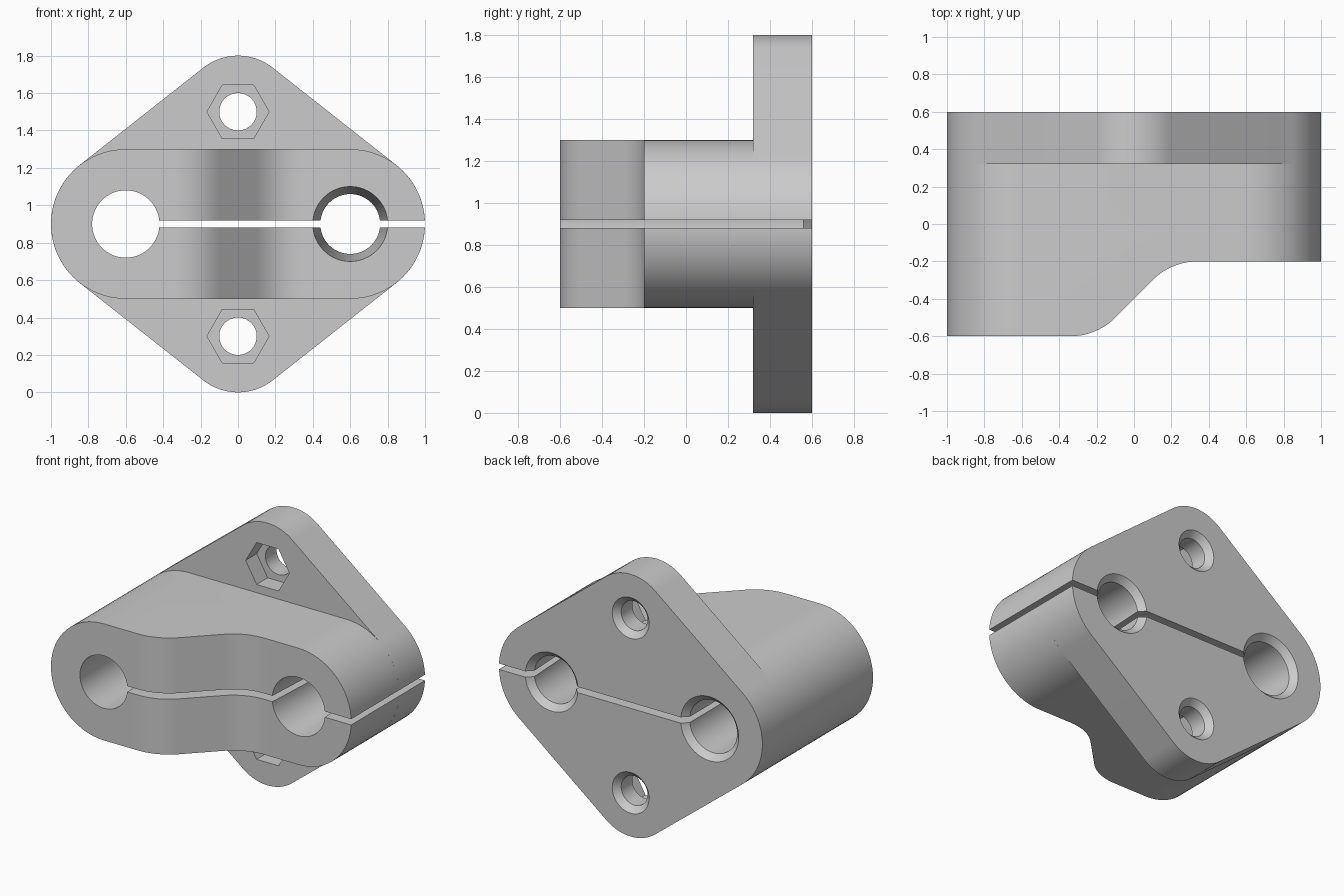
import bpy, bmesh
from math import atan2, acos, hypot, cos, sin, pi, tau, radians

if "Cube" in bpy.data.objects:
    bpy.data.objects.remove(bpy.data.objects["Cube"], do_unlink=True)

grey = bpy.data.materials.new("light grey")
grey.use_nodes = True
grey.diffuse_color = (0.6, 0.6, 0.6, 1)
grey.node_tree.nodes["Principled BSDF"].inputs["Base Color"].default_value = (0.6, 0.6, 0.6, 1)


def loft(name, rings):
    """Solid through matching closed rings of points, capped at both ends."""
    bm = bmesh.new()
    loops = [[bm.verts.new(p) for p in ring] for ring in rings]
    for a, b in zip(loops, loops[1:]):
        for i in range(len(a)):
            bm.faces.new((a[i - 1], a[i], b[i], b[i - 1]))
    bm.faces.new(loops[0])
    bm.faces.new(loops[-1])
    bmesh.ops.recalc_face_normals(bm, faces=bm.faces)
    mesh = bpy.data.meshes.new(name)
    bm.to_mesh(mesh)
    bm.free()
    mesh.materials.append(grey)
    obj = bpy.data.objects.new(name, mesh)
    bpy.context.collection.objects.link(obj)
    return obj


def plate(name, outline, y0, y1):
    return loft(name, [[(x, y, z) for x, z in outline] for y in (y0, y1)])


def lathe(name, x, z, profile, sides=64):
    """Turned solid about a front-to-back axis; profile holds (y, radius)."""
    turn = [tau * i / sides for i in range(sides)]
    return loft(name, [[(x + r * cos(a), y, z + r * sin(a)) for a in turn] for y, r in profile])


def arc(cx, cy, r, a0, a1, steps):
    return [(cx + r * cos(a0 + (a1 - a0) * i / steps), cy + r * sin(a0 + (a1 - a0) * i / steps))
            for i in range(steps + 1)]


def belt(circles, steps=32):
    """Outline of a belt stretched anticlockwise round circles (x, z, radius)."""
    n = len(circles)
    normals = []
    for i, (x, z, r) in enumerate(circles):
        x2, z2, r2 = circles[(i + 1) % n]
        dx, dz = x2 - x, z2 - z
        normals.append(atan2(dz, dx) - acos((r - r2) / hypot(dx, dz)))
    points = []
    for i, (x, z, r) in enumerate(circles):
        start = normals[i - 1]
        points += arc(x, z, r, start, start + (normals[i] - start) % tau, steps)
    return points


def boolean(obj, cutter, operation="DIFFERENCE"):
    mod = obj.modifiers.new("cut", "BOOLEAN")
    mod.operation = operation
    mod.solver = "EXACT"
    mod.object = cutter
    bpy.context.view_layer.objects.active = obj
    bpy.ops.object.modifier_apply(modifier=mod.name)


MID, FRONT, BACK = 0.9, 0.32, 0.6
right_end, left_end = (0.6, MID, 0.4), (-0.6, MID, 0.4)

# Clamp body: rounded bar trimmed by an S-shaped plan
body = plate("clamp_body", belt([right_end, left_end]), -1, 1)
bend = 0.34
plan = ([(-1.2, FRONT), (-1.2, -0.6)]
        + arc(-bend, -0.6 + bend, bend, -pi / 2, -pi / 4, 10)
        + arc(bend, -0.2 - bend, bend, 3 * pi / 4, pi / 2, 10)
        + [(1.2, -0.2), (1.2, FRONT)])
trim = loft("plan_trim", [[(x, y, z) for x, y in plan] for z in (0.3, 1.5)])
boolean(body, trim, "INTERSECT")

# Mounting flange: rounded diamond plate
flange = plate("mounting_flange",
               belt([right_end, (0, 1.5, 0.3), left_end, (0, 0.3, 0.3)]), FRONT, BACK)

# Straight bore, tapered bore and clamping slot, chamfered at the back
slot = [(-0.6, MID - 0.02), (1.2, MID - 0.02), (1.2, MID + 0.02), (-0.6, MID + 0.02)]
shared = [
    lathe("straight_bore", -0.6, MID, [(-0.8, 0.18), (0.56, 0.18), (0.64, 0.26)]),
    lathe("tapered_bore", 0.6, MID, [(-0.39, 0.21), (0.56, 0.16), (0.64, 0.24)]),
    plate("clamping_slot", slot, -0.8, 0.8),
]

# Bolt holes with hexagonal nut pockets
bolts = []
for z in (0.3, 1.5):
    bolts.append(lathe("bolt_hole", 0, z, [(0.2, 0.1), (0.56, 0.1), (0.64, 0.18)]))
    bolts.append(lathe("nut_pocket", 0, z, [(0.2, 0.166), (0.44, 0.166)], 6))

for cutter in shared:
    boolean(body, cutter)
for cutter in shared + bolts:
    boolean(flange, cutter)
for cutter in shared + bolts + [trim]:
    bpy.data.objects.remove(cutter, do_unlink=True)

# Smooth curved walls, sharp edges
for obj in bpy.context.selected_objects:
    obj.select_set(False)
for obj in (body, flange):
    obj.select_set(True)
bpy.context.view_layer.objects.active = body
bpy.ops.object.shade_smooth_by_angle(angle=radians(30))
